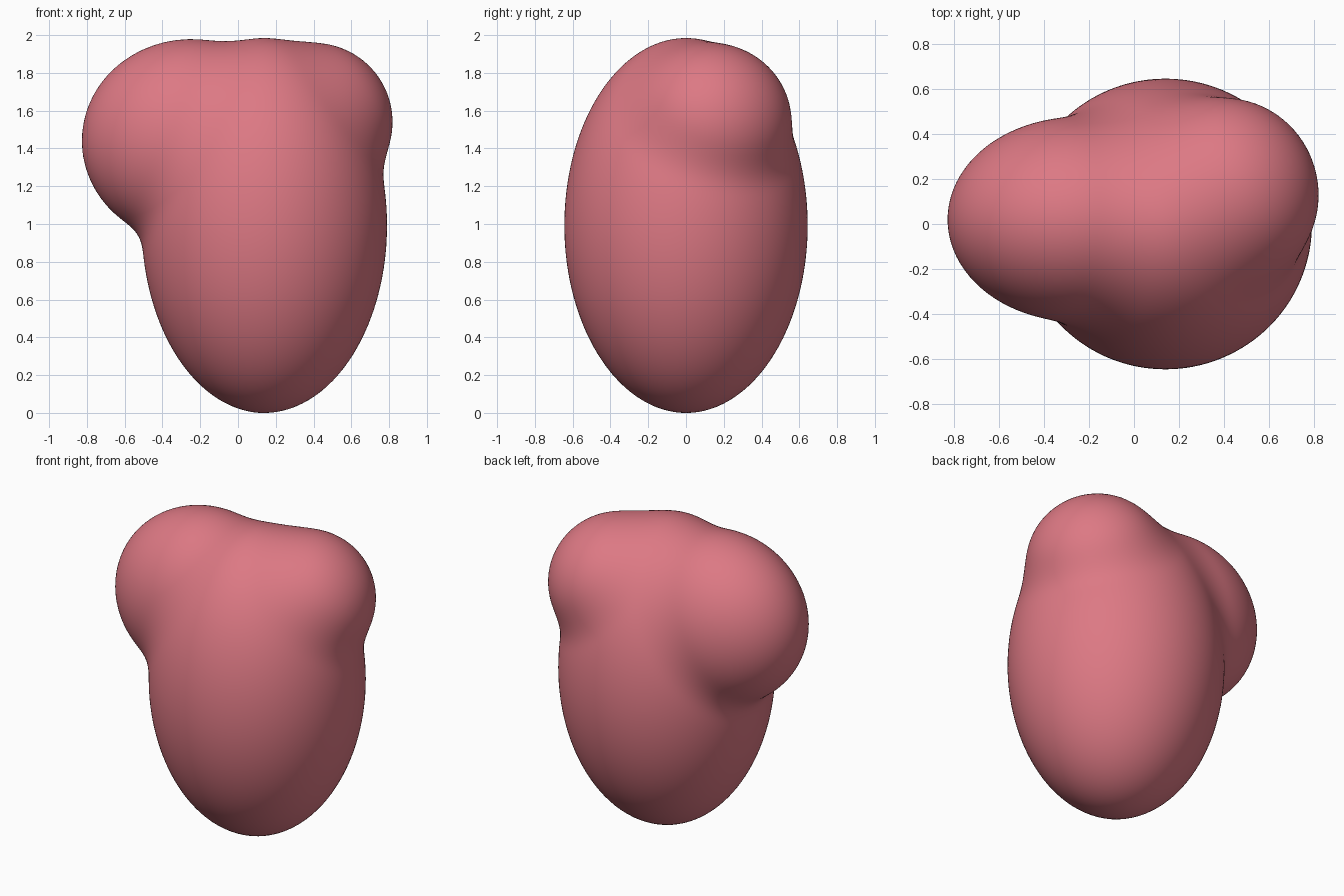
import bpy, bmesh
from mathutils import Vector

if "Cube" in bpy.data.objects:
    bpy.data.objects.remove(bpy.data.objects["Cube"])

# Overlapping ellipsoid lobes: centre, radii
LOBES = [
    (Vector((0.14, 0.0, 1.0)), Vector((0.65, 0.645, 0.995))),   # main body
    (Vector((-0.25, 0.02, 1.45)), Vector((0.58, 0.455, 0.54))), # left upper lobe
    (Vector((0.40, 0.13, 1.55)), Vector((0.42, 0.43, 0.42))),   # right upper lobe
]
BLEND = 0.09


def ellipsoid(p, c, r):
    q = p - c
    k0 = Vector(a / b for a, b in zip(q, r)).length
    k1 = Vector(a / (b * b) for a, b in zip(q, r)).length
    return k0 * (k0 - 1) / max(k1, 1e-6)


def field(p):
    d = None
    for c, r in LOBES:
        e = ellipsoid(p, c, r)
        if d is None:
            d = e
        else:
            h = max(BLEND - abs(d - e), 0) / BLEND
            d = min(d, e) - h * h * BLEND / 4
    return d


# Push a sphere outward onto the blended surface
core = Vector((0.08, 0.02, 1.3))
bm = bmesh.new()
bmesh.ops.create_icosphere(bm, subdivisions=6, radius=1)
for v in bm.verts:
    d = v.co.normalized()
    lo, hi = 0.1, 1.8
    for _ in range(14):
        mid = (lo + hi) / 2
        if field(core + d * mid) < 0:
            lo = mid
        else:
            hi = mid
    v.co = core + d * lo
for _ in range(4):
    bmesh.ops.smooth_vert(bm, verts=bm.verts, factor=0.5,
                          use_axis_x=True, use_axis_y=True, use_axis_z=True)
for f in bm.faces:
    f.smooth = True
low = min(v.co.z for v in bm.verts)
bmesh.ops.translate(bm, verts=bm.verts, vec=(0, 0, -low))

mesh = bpy.data.meshes.new("lobed_body")
bm.to_mesh(mesh)
bm.free()
body = bpy.data.objects.new("lobed_body", mesh)
bpy.context.collection.objects.link(body)

# Rosy material
mat = bpy.data.materials.new("rose")
mat.diffuse_color = (0.72, 0.19, 0.23, 1)
mat.use_nodes = True
mat.node_tree.nodes["Principled BSDF"].inputs["Base Color"].default_value = mat.diffuse_color
mesh.materials.append(mat)
